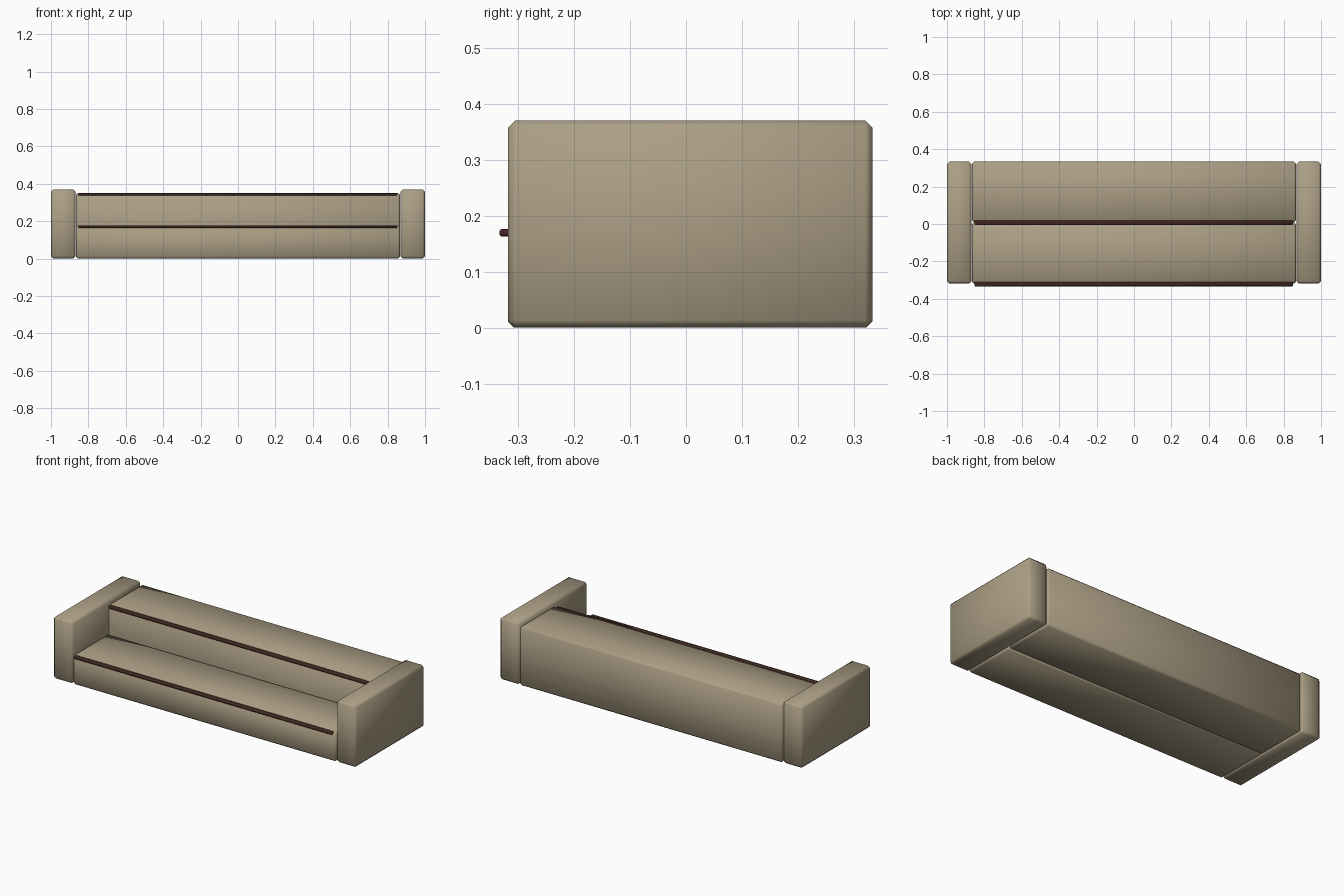
import bpy

if "Cube" in bpy.data.objects:
    bpy.data.objects.remove(bpy.data.objects["Cube"])


def material(name, rgb):
    m = bpy.data.materials.new(name)
    m.diffuse_color = (*rgb, 1)
    m.use_nodes = True
    m.node_tree.nodes["Principled BSDF"].inputs["Base Color"].default_value = m.diffuse_color
    return m


stone = material("tan stone", (0.41, 0.345, 0.235))
brown = material("dark brown", (0.05, 0.02, 0.014))


def block(name, x, y, z, mat, bevel):
    """Chamfered box given by its (min, max) range on each axis."""
    bpy.ops.mesh.primitive_cube_add(size=1, location=[sum(r) / 2 for r in (x, y, z)])
    ob = bpy.context.object
    ob.name = name
    ob.scale = [r[1] - r[0] for r in (x, y, z)]
    bpy.ops.object.transform_apply(location=False, rotation=False, scale=True)
    mod = ob.modifiers.new("chamfer", 'BEVEL')
    mod.width = bevel
    mod.segments = 1
    bpy.ops.object.modifier_apply(modifier=mod.name)
    bpy.ops.object.shade_smooth()
    ob.data.materials.append(mat)
    return ob


# side walls
for side, x in (("left", (-1.0, -0.869)), ("right", (0.869, 1.0))):
    block(side + "_wall", x, (-0.318, 0.333), (0, 0.37), stone, 0.013)

# steps, each with a dark nosing strip along its front top edge
for name, y, top in (("lower", (-0.318, 0.01), 0.178), ("upper", (0.01, 0.333), 0.352)):
    block(name + "_step", (-0.867, 0.867), y, (0, top), stone, 0.011)
    block(name + "_nosing", (-0.853, 0.85), (y[0] - 0.015, y[0] + 0.015),
          (top - 0.015, top - 0.002), brown, 0.003)
